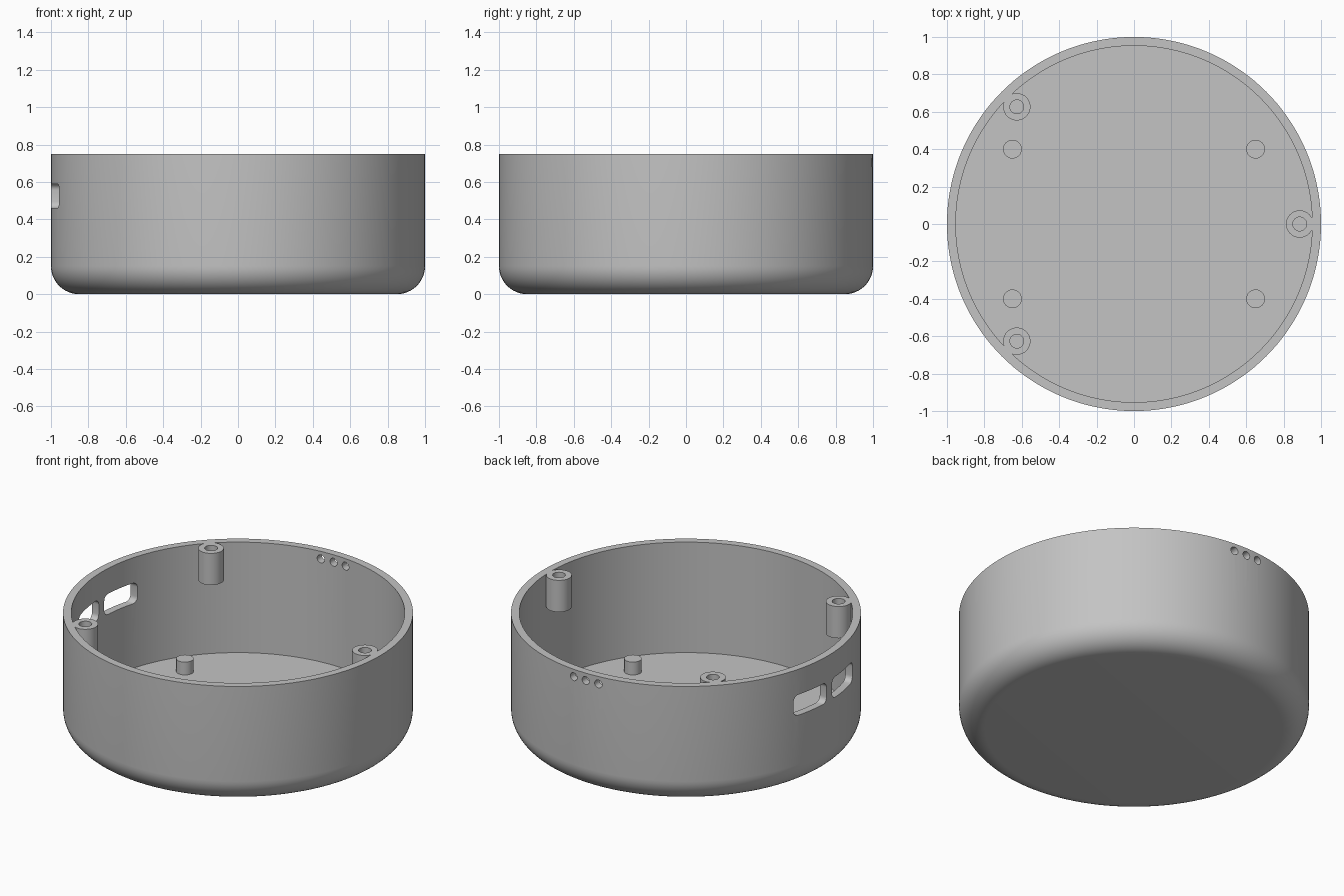
import bpy, bmesh
from math import sin, cos, pi, radians
from mathutils import Matrix

old = bpy.data.objects.get("Cube")
if old:
    bpy.data.objects.remove(old, do_unlink=True)

HEIGHT, OUTER, INNER, FLOOR, FILLET = 0.75, 1.0, 0.953, 0.053, 0.15

grey = bpy.data.materials.new("plain grey")
grey.use_nodes = True
grey.diffuse_color = (0.55, 0.55, 0.55, 1)
grey.node_tree.nodes["Principled BSDF"].inputs["Base Color"].default_value = grey.diffuse_color


def make_object(name, bm):
    bmesh.ops.recalc_face_normals(bm, faces=bm.faces)
    mesh = bpy.data.meshes.new(name)
    bm.to_mesh(mesh)
    bm.free()
    mesh.materials.append(grey)
    obj = bpy.data.objects.new(name, mesh)
    bpy.context.collection.objects.link(obj)
    return obj


def lathe(name, profile, steps):
    """Spin an (r, z) profile that starts and ends on the z axis."""
    bm = bmesh.new()
    verts = [bm.verts.new((r, 0, z)) for r, z in profile]
    edges = [bm.edges.new(pair) for pair in zip(verts, verts[1:])]
    bmesh.ops.spin(bm, geom=verts + edges, axis=(0, 0, 1), cent=(0, 0, 0),
                   angle=2 * pi, steps=steps)
    bmesh.ops.remove_doubles(bm, verts=bm.verts, dist=1e-5)
    return make_object(name, bm)


def prism(name, outline, low, high, matrix=Matrix()):
    """Extrude a flat outline along z, then place it."""
    bm = bmesh.new()
    face = bm.faces.new([bm.verts.new((x, y, low)) for x, y in outline])
    moved = bmesh.ops.extrude_face_region(bm, geom=[face])["geom"]
    bmesh.ops.translate(bm, vec=(0, 0, high - low),
                        verts=[v for v in moved if isinstance(v, bmesh.types.BMVert)])
    bm.transform(matrix)
    return make_object(name, bm)


def circle(radius, steps, x=0, y=0):
    return [(x + radius * cos(2 * pi * i / steps), y + radius * sin(2 * pi * i / steps))
            for i in range(steps)]


def rounded_rect(half_w, half_h, radius, steps=6):
    points = []
    for quarter, (sx, sy) in enumerate([(1, 1), (-1, 1), (-1, -1), (1, -1)]):
        for i in range(steps + 1):
            a = (quarter + i / steps) * pi / 2
            points.append((sx * (half_w - radius) + radius * cos(a),
                           sy * (half_h - radius) + radius * sin(a)))
    return points


def combine(target, other, operation):
    """Apply a boolean and discard the helper."""
    mod = target.modifiers.new(operation, "BOOLEAN")
    mod.operation, mod.solver, mod.object = operation, "EXACT", other
    bpy.context.view_layer.objects.active = target
    bpy.ops.object.modifier_apply(modifier=mod.name)
    bpy.data.objects.remove(other, do_unlink=True)


# Round open shell with a filleted lower edge
fillet = [(OUTER - FILLET + FILLET * sin(a), FILLET - FILLET * cos(a))
          for a in (i * pi / 24 for i in range(13))]
shell = lathe("round_case", [(0, 0)] + fillet + [(OUTER, HEIGHT), (INNER, HEIGHT),
                                                 (INNER, FLOOR), (0, FLOOR)], 144)

# Three screw posts, flush with the rim and merged into the wall
for angle in (0, 135, 225):
    x, y = 0.886 * cos(radians(angle)), 0.886 * sin(radians(angle))
    combine(shell, prism("screw_post", circle(0.073, 40, x, y), 0.55, HEIGHT), "UNION")
    combine(shell, prism("screw_hole", circle(0.037, 32, x, y), 0.6, HEIGHT + 0.1), "DIFFERENCE")

# Two rounded port slots through the -x wall
along_x = Matrix.Rotation(pi / 2, 4, "Z") @ Matrix.Rotation(pi / 2, 4, "X")
for y in (-0.16, 0.16):
    place = Matrix.Translation((0, y, 0.525)) @ along_x
    combine(shell, prism("port_slot", rounded_rect(0.133, 0.065, 0.035), -1.1, -0.8, place),
            "DIFFERENCE")

# Three small round holes through the back wall
for x in (-0.086, 0, 0.086):
    place = Matrix.Translation((x, 0, 0.703)) @ Matrix.Rotation(-pi / 2, 4, "X")
    combine(shell, prism("back_hole", circle(0.025, 24), 0.8, 1.1, place), "DIFFERENCE")

# Four locating pegs on the floor
pegs = [prism("floor_peg", circle(0.05, 32, x, y), FLOOR - 0.01, 0.134)
        for x in (-0.65, 0.65) for y in (-0.4, 0.4)]

# Smooth shading with crisp edges
bpy.ops.object.select_all(action="DESELECT")
for obj in [shell] + pegs:
    obj.select_set(True)
bpy.context.view_layer.objects.active = shell
bpy.ops.object.shade_smooth_by_angle(angle=radians(30))
